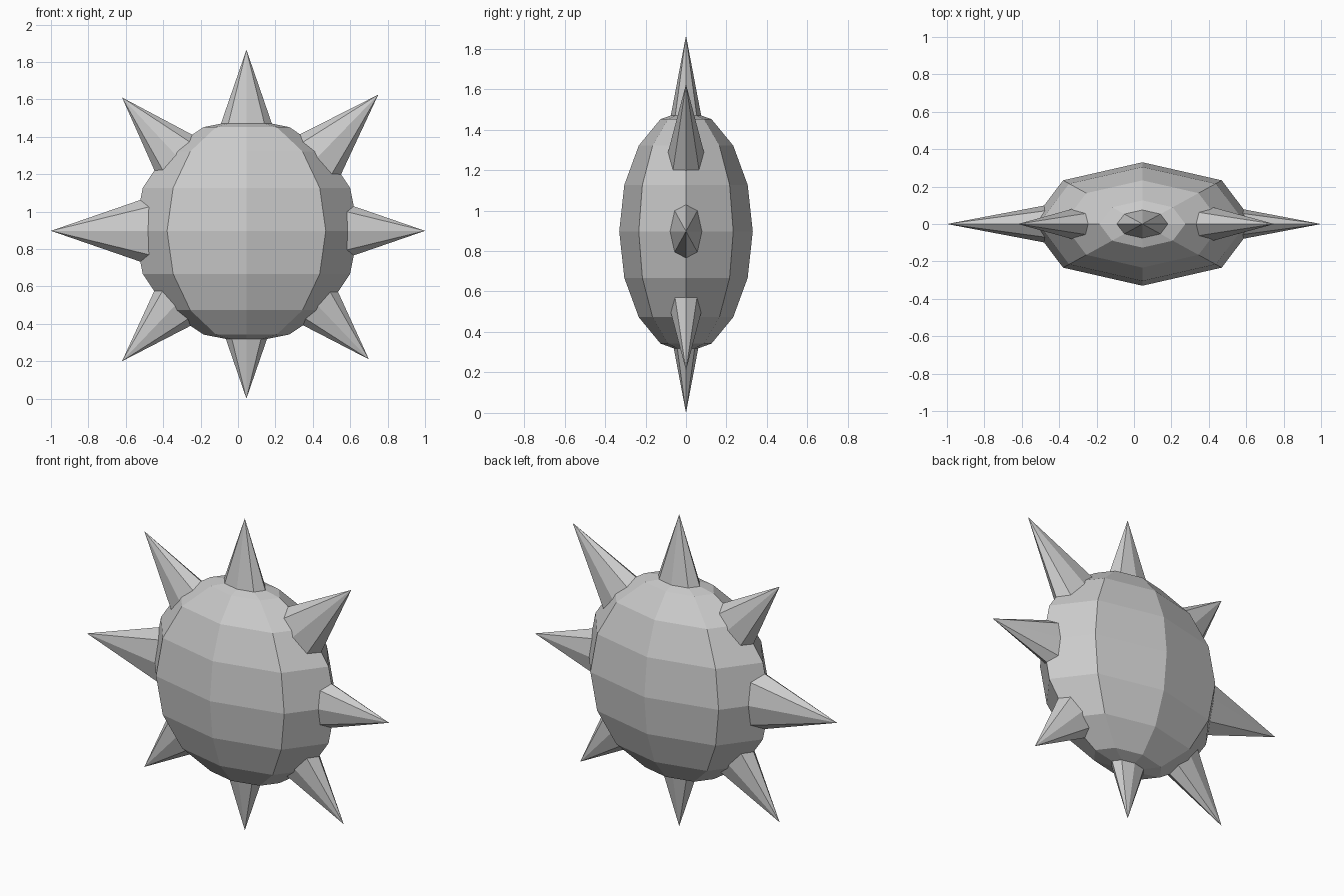
import bpy
from math import atan2, hypot, pi
from mathutils import Matrix, Vector

if "Cube" in bpy.data.objects:
    bpy.data.objects.remove(bpy.data.objects["Cube"])

CX, CZ = 0.045, 0.897   # body centre
FLAT = 0.55             # everything is squashed front to back
squash = Matrix.Translation((CX, 0, CZ)) @ Matrix.Diagonal((1, FLAT, 1, 1))


def finish(name, local):
    """Bake the local placement and the shared squash into the mesh."""
    obj = bpy.context.object
    obj.name = name
    obj.data.transform(squash @ local)
    obj.matrix_world = Matrix.Identity(4)
    return obj


# Faceted body
bpy.ops.mesh.primitive_uv_sphere_add(segments=8, ring_count=8, radius=0.6)
finish("body", Matrix.Identity(4))

# Spikes: tip position in the front plane; bases are sunk inside the body
SLOPE, SINK = 0.345, 0.46
tips = {
    "spike_top": (0.045, 1.865),
    "spike_top_right": (0.75, 1.625),
    "spike_right": (1.0, CZ),
    "spike_bottom_right": (0.70, 0.21),
    "spike_bottom": (0.045, 0.0),
    "spike_bottom_left": (-0.62, 0.20),
    "spike_left": (-1.0, CZ),
    "spike_top_left": (-0.62, 1.61),
}
for name, (x, z) in tips.items():
    dx, dz = x - CX, z - CZ
    depth = hypot(dx, dz) - SINK
    bpy.ops.mesh.primitive_cone_add(vertices=8, radius1=SLOPE * depth,
                                    radius2=0, depth=depth)
    turn = Matrix.Rotation(atan2(dx, dz), 4, 'Y')
    finish(name, turn @ Matrix.Translation((0, 0, SINK + depth / 2)))
